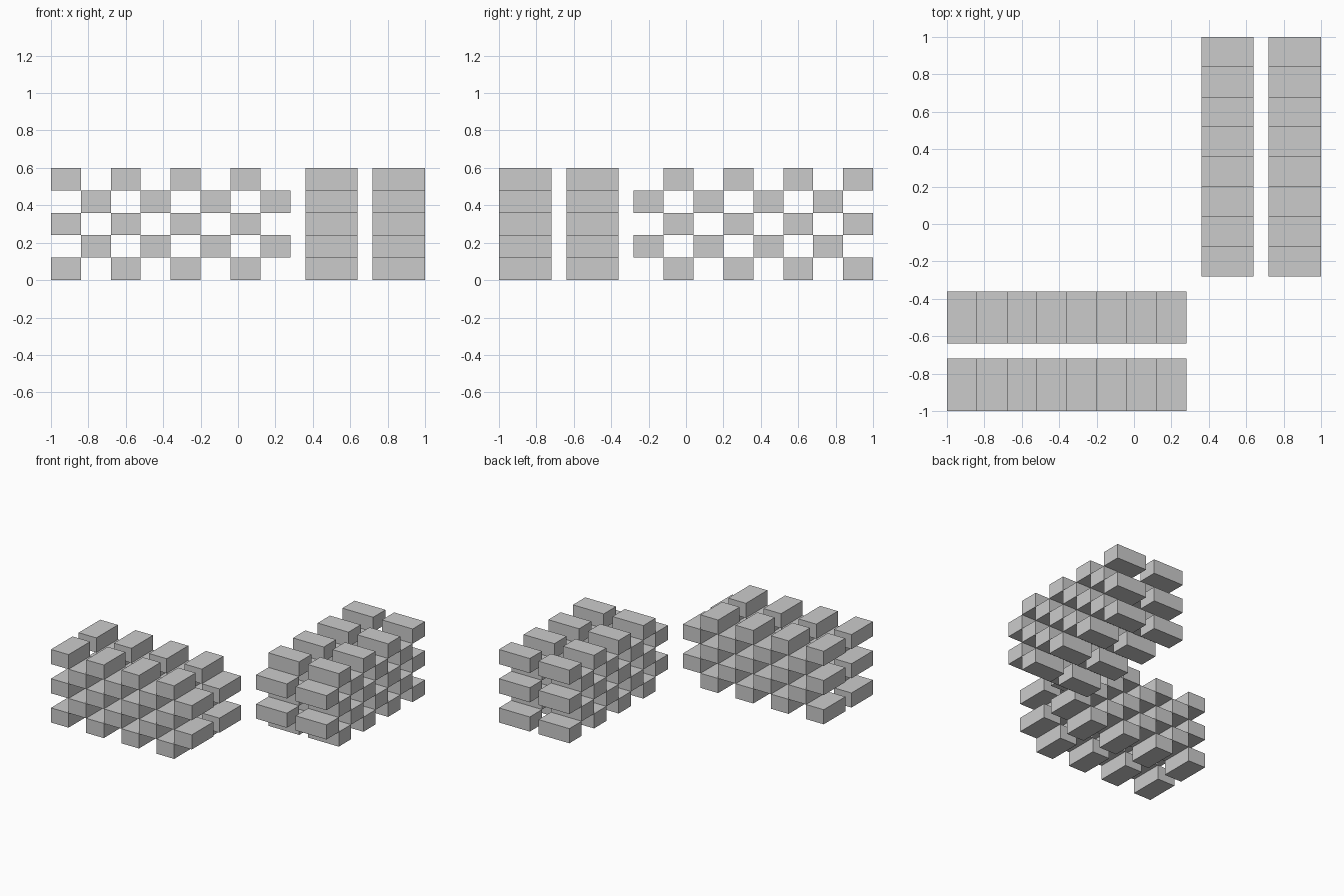
import bpy, bmesh
from mathutils import Vector

if "Cube" in bpy.data.objects:
    bpy.data.objects.remove(bpy.data.objects["Cube"])

LENGTH, DEPTH, HEIGHT = 0.16, 0.28, 0.12   # brick size
COLS, ROWS = 8, 5


def add_brick(bm, lo, size):
    verts = bmesh.ops.create_cube(bm, size=1)["verts"]
    for v in verts:
        v.co = Vector(lo[i] + (v.co[i] + 0.5) * size[i] for i in range(3))


def checker_wall(name, start, side, axis):
    """Checkerboard of bricks running along the given axis (0 = x, 1 = y)."""
    bm = bmesh.new()
    for row in range(ROWS):
        for col in range(COLS):
            # left wing starts filled on even rows; right wing is its mirror
            if (row + col + axis) % 2:
                continue
            along = start + col * LENGTH
            lo = [along, side, row * HEIGHT]
            size = [LENGTH, DEPTH, HEIGHT]
            if axis == 1:
                lo[0], lo[1] = lo[1], lo[0]
                size[0], size[1] = size[1], size[0]
            add_brick(bm, lo, size)
    mesh = bpy.data.meshes.new(name)
    bm.to_mesh(mesh)
    bm.free()
    obj = bpy.data.objects.new(name, mesh)
    bpy.context.collection.objects.link(obj)


# front wing, running along x
checker_wall("front_wing_outer_wall", -1.0, -1.0, 0)
checker_wall("front_wing_inner_wall", -1.0, -0.64, 0)
# right wing, running along y
checker_wall("right_wing_inner_wall", -0.28, 0.36, 1)
checker_wall("right_wing_outer_wall", -0.28, 0.72, 1)
